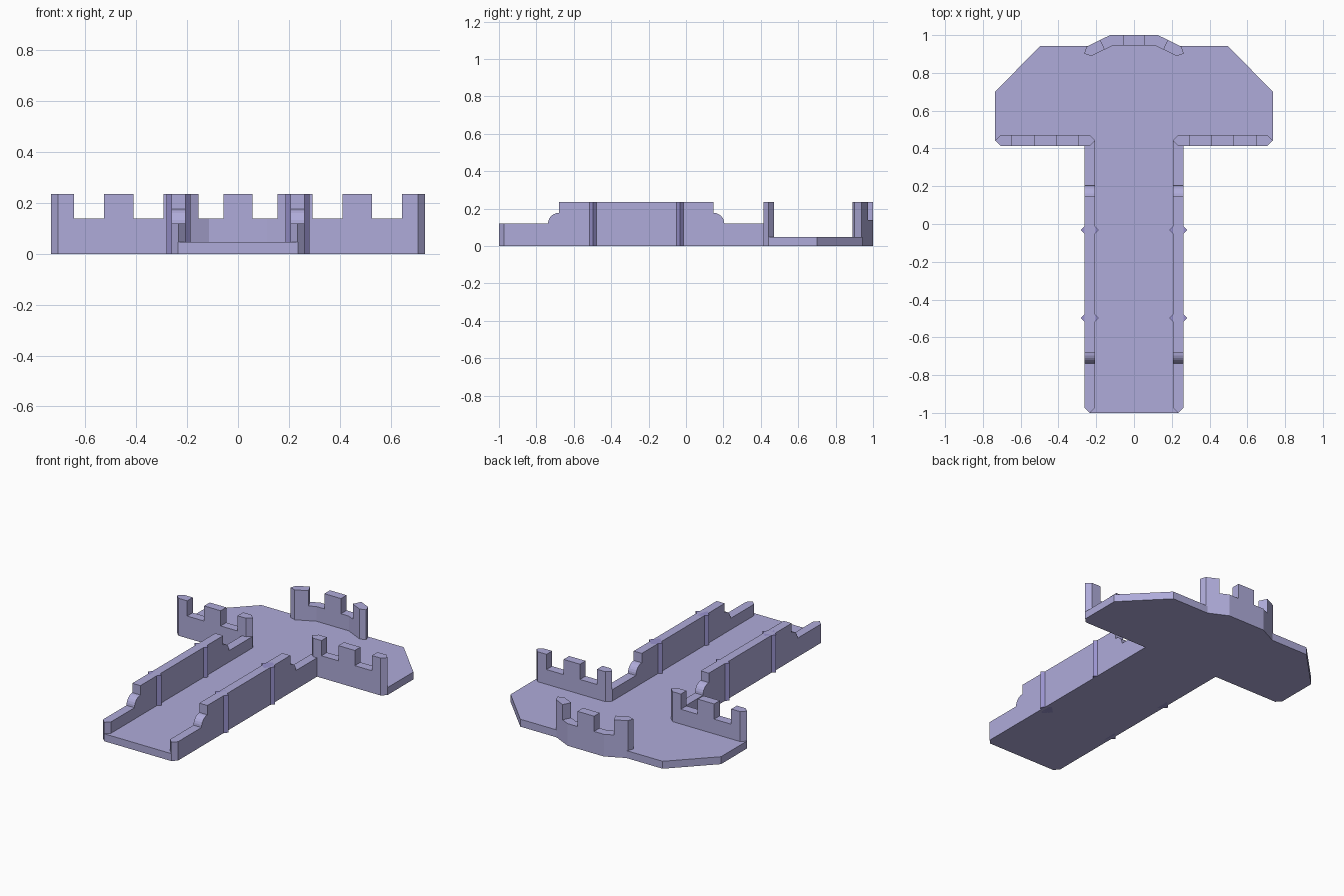
import bpy, bmesh, math
from mathutils import Matrix

if "Cube" in bpy.data.objects:
    bpy.data.objects.remove(bpy.data.objects["Cube"])

TOP, NOTCH, HALF, TIP = 0.236, 0.14, 0.028, 0.028


def material(name, color):
    m = bpy.data.materials.new(name)
    m.diffuse_color = (*color, 1)
    m.use_nodes = True
    m.node_tree.nodes["Principled BSDF"].inputs["Base Color"].default_value = m.diffuse_color
    return m


STONE = material("stone", (0.43, 0.41, 0.70))
DARK = material("pilaster_stone", (0.32, 0.29, 0.62))


def finish(bm, name, mirror=False, mat=STONE):
    bmesh.ops.recalc_face_normals(bm, faces=bm.faces[:])
    me = bpy.data.meshes.new(name)
    bm.to_mesh(me)
    bm.free()
    me.materials.append(mat)
    ob = bpy.data.objects.new(name, me)
    bpy.context.collection.objects.link(ob)
    if mirror:
        ob.modifiers.new("Mirror", 'MIRROR')
    return ob


def wall(profile):
    """Wall along x from a (u, z) outline, centred on y = 0, with pointed ends."""
    bm = bmesh.new()
    lo, hi = min(p[0] for p in profile), max(p[0] for p in profile)
    rows = []
    for d, inset in ((-HALF, TIP), (0, 0), (HALF, TIP)):
        rows.append([bm.verts.new((min(max(u, lo + inset), hi - inset), d, z))
                     for u, z in profile])
    n = len(profile)
    for r, s in zip(rows, rows[1:]):
        for i in range(n):
            j = (i + 1) % n
            bm.faces.new((r[i], r[j], s[j], s[i]))
    bm.faces.new(rows[0])
    bm.faces.new(rows[2])
    return bm


def crenellated(cuts):
    """Outline with merlons between cuts 0-1, 2-3, 4-5."""
    pts = [(cuts[0], 0), (cuts[0], TOP)]
    for a, b in zip(cuts[1:-1:2], cuts[2:-1:2]):
        pts += [(a, TOP), (a, NOTCH), (b, NOTCH), (b, TOP)]
    return pts + [(cuts[-1], TOP), (cuts[-1], 0)]


def prism(points, height):
    bm = bmesh.new()
    f = bm.faces.new([bm.verts.new((x, y, 0)) for x, y in points])
    ext = bmesh.ops.extrude_face_region(bm, geom=[f], use_keep_orig=True)
    for g in ext["geom"]:
        if isinstance(g, bmesh.types.BMVert):
            g.co.z = height
    return bm


# T-shaped floor
half = [(0.235, -1), (0.235, 0.442), (0.735, 0.442), (0.735, 0.70),
        (0.497, 0.943), (0.243, 0.943), (0.121, 0.995)]
finish(prism(half + [(-x, y) for x, y in reversed(half)], 0.047), "floor")

# Front battlements, left and right of the walkway
bm = wall(crenellated([0.206, 0.293, 0.411, 0.526, 0.645, 0.735]))
bmesh.ops.translate(bm, verts=bm.verts[:], vec=(0, 0.442, 0))
finish(bm, "front_battlement", True)

# Back battlement: straight wall bent at two corners
bm = wall(crenellated([-0.28, -0.172, -0.058, 0.058, 0.172, 0.28]))
bend, ang, back = 0.12, math.radians(26), 0.972
for x in (-bend, bend):
    bmesh.ops.bisect_plane(bm, geom=bm.verts[:] + bm.edges[:] + bm.faces[:],
                           plane_co=(x, 0, 0), plane_no=(1, 0, 0))
for v in bm.verts:
    side, t, d = math.copysign(1, v.co.x), abs(v.co.x) - bend, v.co.y
    if t > 1e-4:
        v.co.x = side * (bend + t * math.cos(ang) + d * math.sin(ang))
        v.co.y = back - t * math.sin(ang) + d * math.cos(ang)
    else:
        if t > -1e-4:
            v.co.x += side * d * math.tan(ang / 2)
        v.co.y += back
finish(bm, "back_battlement")

# Walkway side walls: low ends, quarter-round shoulders, high middle
LOW, R, Y0, Y1 = 0.119, 0.058, -0.68, 0.147
arc = [(math.cos(a), math.sin(a)) for a in (math.pi / 2 * i / 6 for i in range(7))]
outline = [(-1, 0), (-1, LOW)]
outline += [(Y0 - R * c, LOW + R * s) for c, s in arc] + [(Y0, TOP), (Y1, TOP)]
outline += [(Y1 + R * c, LOW + R * s) for c, s in reversed(arc)]
outline += [(0.469, LOW), (0.469, 0)]
bm = wall(outline)
bmesh.ops.transform(bm, verts=bm.verts[:],
                    matrix=Matrix.Translation((0.234, 0, 0)) @ Matrix.Rotation(math.pi / 2, 4, 'Z'))
finish(bm, "walkway_wall", True)

# Diamond pilasters on the side walls
for i, y in enumerate((-0.498, -0.032)):
    r = 0.047
    pts = [(0.234 + r, y), (0.234, y + r), (0.234 - r, y), (0.234, y - r)]
    finish(prism(pts, TOP), f"pilaster_{i + 1}", True, DARK)
